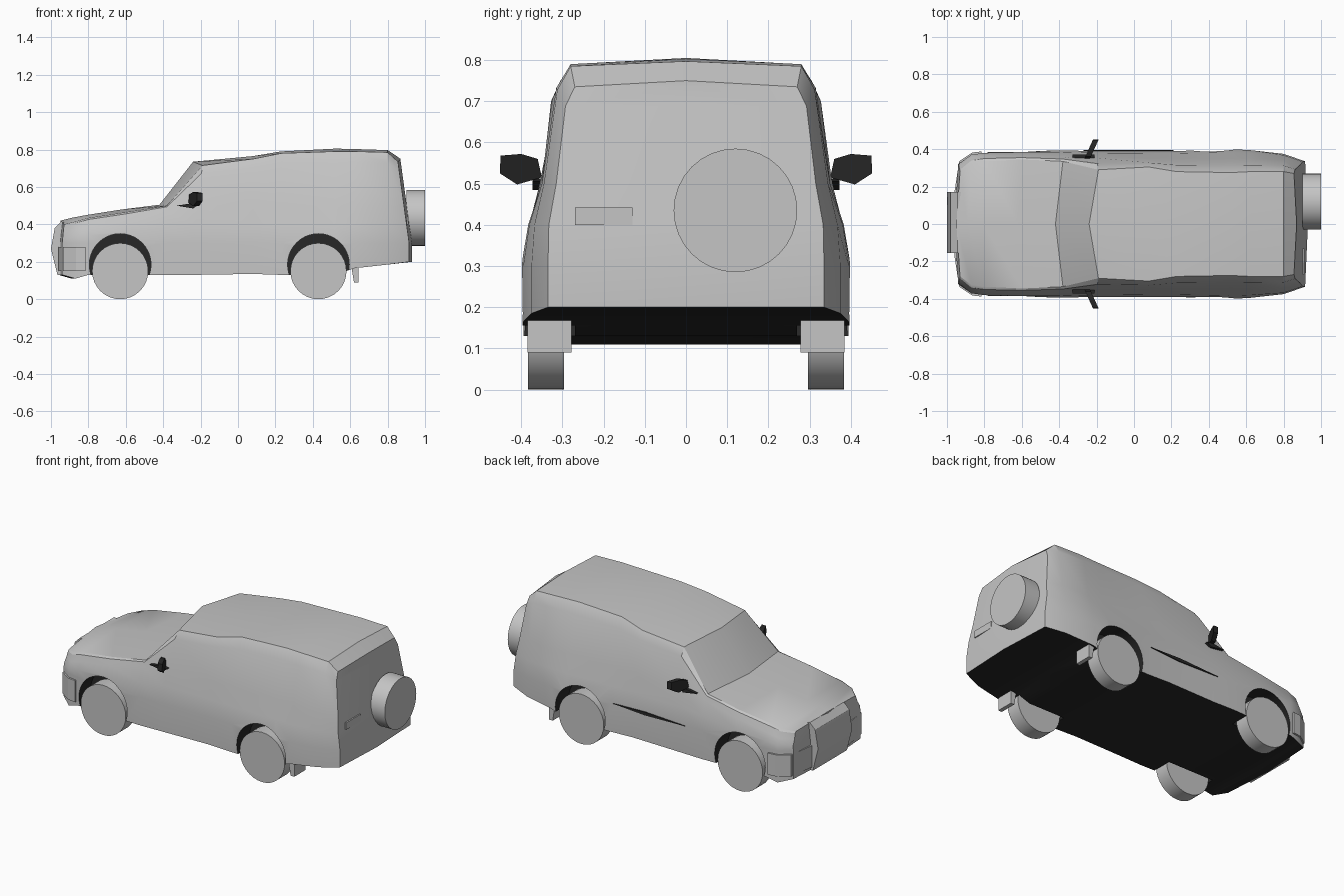
import bpy
import bmesh
from math import pi
from mathutils import Matrix, Vector

default_cube = bpy.data.objects.get("Cube")
if default_cube:
    bpy.data.objects.remove(default_cube, do_unlink=True)


def make_material(name, value):
    material = bpy.data.materials.new(name)
    material.use_nodes = True
    color = (value, value, value, 1)
    material.diffuse_color = color
    material.node_tree.nodes["Principled BSDF"].inputs["Base Color"].default_value = color
    return material


GREY = make_material("light grey", 0.56)
DARK = make_material("near black", 0.02)


def make_object(name, bm, materials):
    bmesh.ops.recalc_face_normals(bm, faces=bm.faces[:])
    mesh = bpy.data.meshes.new(name)
    bm.to_mesh(mesh)
    bm.free()
    for material in materials:
        mesh.materials.append(material)
    obj = bpy.data.objects.new(name, mesh)
    bpy.context.collection.objects.link(obj)
    return obj


def smooth(obj, angle):
    bpy.ops.object.select_all(action="DESELECT")
    obj.select_set(True)
    bpy.context.view_layer.objects.active = obj
    bpy.ops.object.shade_smooth_by_angle(angle=angle)


def prism(name, outline, place, start, end, material):
    """Extrude a 2D outline; place(a, b, depth) gives the 3D position."""
    bm = bmesh.new()
    near = [bm.verts.new(place(a, b, start)) for a, b in outline]
    far = [bm.verts.new(place(a, b, end)) for a, b in outline]
    bm.faces.new(near)
    bm.faces.new(far)
    for i in range(len(near)):
        j = (i + 1) % len(near)
        bm.faces.new((near[i], near[j], far[j], far[i]))
    return make_object(name, bm, [material])


def add_cylinder(bm, center, radius, depth, axis, sides=32):
    matrix = Matrix.Translation(center) @ Matrix.Rotation(pi / 2, 4, axis)
    bmesh.ops.create_cone(bm, cap_ends=True, segments=sides, radius1=radius,
                          radius2=radius, depth=depth, matrix=matrix)


def side_plane(a, b, depth):
    return a, depth, b


def plan_plane(a, b, depth):
    return a, b, depth


def rear_plane(a, b, depth):
    return depth, a, b


# Body stations: x, lean, bow, floor z, width, belt y, belt z, roof y, roof z, crown z
STATIONS = [
    (-.94, .01, .02, .13, .32, .30, .36, .28, .40, .42),
    (-.87, 0, .02, .11, .37, .355, .37, .325, .415, .435),
    (-.80, 0, .01, .13, .38, .365, .39, .335, .435, .45),
    (-.60, 0, .02, .13, .388, .365, .42, .345, .465, .48),
    (-.38, 0, .04, .13, .394, .36, .47, .335, .50, .505),
    (-.24, .05, .05, .13, .39, .355, .50, .29, .715, .735),
    (.08, 0, 0, .135, .39, .35, .50, .305, .75, .765),
    (.23, 0, 0, .13, .39, .35, .50, .28, .78, .79),
    (.52, 0, 0, .13, .40, .35, .50, .275, .79, .805),
    (.62, 0, 0, .165, .395, .35, .50, .28, .79, .803),
    (.80, 0, 0, .185, .375, .345, .50, .28, .785, .797),
    (.915, -.06, -.015, .20, .335, .315, .50, .27, .735, .75),
]


def half_section(station):
    x, lean, bow, floor, width, belt_y, belt_z, roof_y, roof_z, crown = station
    points = [(width, floor), (width, .3),
              ((width + belt_y) / 2 + .008, (.3 + belt_z) / 2),
              (belt_y, belt_z),
              ((belt_y + roof_y) / 2, belt_z + .8 * (roof_z - belt_z)),
              (roof_y, roof_z)]
    return [Vector((x + lean * max(0, z - .3) / (roof_z - .3), y, z))
            for y, z in points]


# Body shell
bm = bmesh.new()
rings = []
for station in STATIONS:
    half = half_section(station)
    bow = Vector((station[2], 0, 0))
    low = Vector((half[0].x, 0, station[3])) - bow
    top = Vector((half[-1].x, 0, station[-1])) - bow
    right = [Vector((p.x, -p.y, p.z)) for p in reversed(half)]
    rings.append([bm.verts.new(p) for p in [low] + half + [top] + right])
count = len(rings[0])
for first, second in zip(rings, rings[1:]):
    for k in range(count):
        n = (k + 1) % count
        face = bm.faces.new((first[k], first[n], second[n], second[k]))
        if k in (0, count - 1):
            face.material_index = 1

# Bowed nose and tailgate closing the shell
for ring, station in ((rings[0], STATIONS[0]), (rings[-1], STATIONS[-1])):
    half = half_section(station)
    middle = [ring[0]] + [bm.verts.new((p.x - station[2], 0, p.z)) for p in half[1:]]
    crown = ring[len(half) + 1]
    for side in (ring[1:len(half) + 1], ring[:len(half) + 1:-1]):
        for i in range(len(half) - 1):
            bm.faces.new((side[i], side[i + 1], middle[i + 1], middle[i]))
        bm.faces.new((side[-1], crown, middle[-1]))
body = make_object("body_shell", bm, [GREY, DARK])

# Wheel arches
AXLES = {"front": -.63, "rear": .43}
bm = bmesh.new()
for x in AXLES.values():
    for side in (-1, 1):
        add_cylinder(bm, (x, side * .39, .185), .165, .24, "X", 40)
for face in bm.faces:
    face.material_index = 1
cutter = make_object("arch_cutter", bm, [GREY, DARK])
cutter.hide_render = True
cut = body.modifiers.new("wheel_arches", "BOOLEAN")
cut.operation = "DIFFERENCE"
cut.solver = "EXACT"
cut.object = cutter
bpy.context.view_layer.objects.active = body
bpy.ops.object.modifier_apply(modifier=cut.name)
bpy.data.objects.remove(cutter, do_unlink=True)
smooth(body, .5)

# Road wheels and spare wheel
for axle, x in AXLES.items():
    for side, label in ((1, "left"), (-1, "right")):
        bm = bmesh.new()
        add_cylinder(bm, (x, side * .34, .15), .15, .088, "X")
        smooth(make_object(f"{axle}_{label}_wheel", bm, [GREY]), .6)
bm = bmesh.new()
add_cylinder(bm, (.95, .12, .435), .15, .1, "Y")
smooth(make_object("spare_wheel", bm, [GREY]), .6)

# Front bumper and raised centre guard
bumper = [(-.96, .17), (-.935, .335), (-.865, .382), (-.815, .388)]
bumper += [(x, -y) for x, y in reversed(bumper)]
prism("front_bumper", bumper, plan_plane, .15, .28, GREY)
guard = [(-.92, .41), (-.945, .415), (-.98, .38), (-1, .27), (-.965, .13), (-.92, .13)]
smooth(prism("front_guard", guard, side_plane, -.155, .17, GREY), .5)

# Rear number panel
panel = [(-.27, .4), (-.13, .4), (-.13, .442), (-.27, .442)]
prism("rear_panel", panel, rear_plane, .903, .911, GREY)

# Mud flaps and door mirrors on both sides
flap = [(.605, .18), (.62, .09), (.645, .09), (.645, .19)]
bracket = [(-.33, .50), (-.25, .512), (-.21, .505), (-.24, .485)]
head = [(.35, .515), (.36, .56), (.40, .572), (.45, .568), (.452, .525), (.41, .498)]
for side, label in ((1, "left"), (-1, "right")):
    prism(f"{label}_mud_flap", flap, side_plane, side * .278, side * .385, GREY)
    prism(f"{label}_mirror_bracket", bracket, side_plane, side * .33, side * .372, DARK)

    def mirror_plane(a, b, depth, side=side):
        return -.25 + (a - .35) * .45 + depth, side * a, b

    prism(f"{label}_mirror", head, mirror_plane, -.015, .015, DARK)

# Dark sliver along the left doors
sliver = [(-.27, .298), (0, .312), (.21, .306), (0, .292)]
prism("door_crease", sliver, side_plane, .39, .396, DARK)
